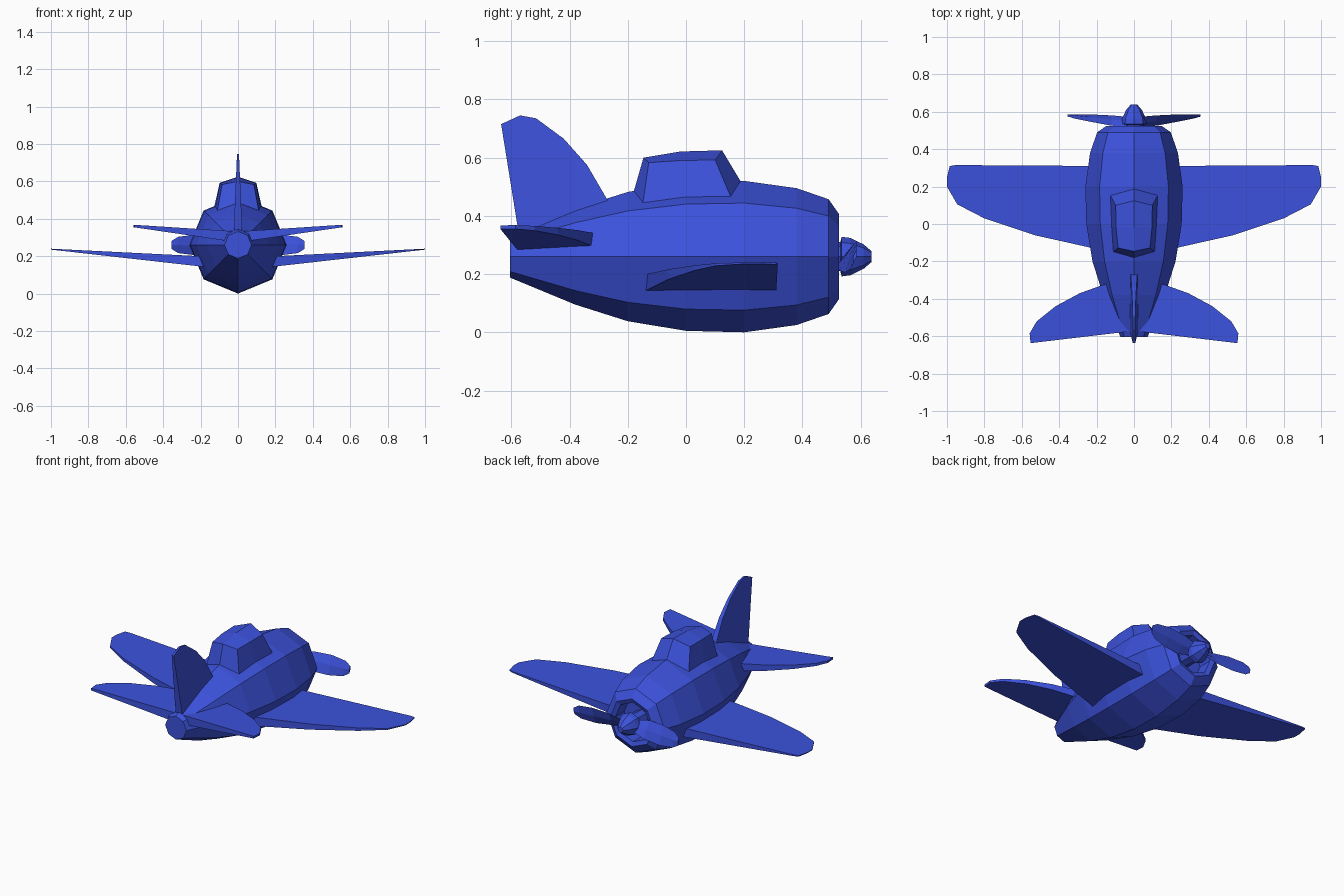
import bpy, bmesh, math
from mathutils import Vector

cube = bpy.data.objects.get("Cube")
if cube:
    bpy.data.objects.remove(cube, do_unlink=True)

BLUE = (0.045, 0.085, 0.72, 1)
blue = bpy.data.materials.new("blue paint")
blue.use_nodes = True
blue.diffuse_color = BLUE
blue.node_tree.nodes["Principled BSDF"].inputs["Base Color"].default_value = BLUE

AXIS_Z = 0.26


def loft(name, rings, mirror=False):
    """Skin a list of equal-length vertex rings and cap both ends."""
    bm = bmesh.new()
    loops = [[bm.verts.new(p) for p in ring] for ring in rings]
    n = len(loops[0])
    for a, b in zip(loops, loops[1:]):
        for i in range(n):
            j = (i + 1) % n
            bm.faces.new((a[i], a[j], b[j], b[i]))
    bm.faces.new(loops[0])
    bm.faces.new(loops[-1])
    if mirror:
        geom = bm.verts[:] + bm.edges[:] + bm.faces[:]
        copy = bmesh.ops.duplicate(bm, geom=geom)["geom"]
        for v in (g for g in copy if isinstance(g, bmesh.types.BMVert)):
            v.co.x *= -1
    bmesh.ops.recalc_face_normals(bm, faces=bm.faces)
    mesh = bpy.data.meshes.new(name)
    bm.to_mesh(mesh)
    bm.free()
    mesh.materials.append(blue)
    obj = bpy.data.objects.new(name, mesh)
    bpy.context.collection.objects.link(obj)
    return obj


def turned(name, profile, sides=8):
    """Faceted body turned round the nose-to-tail axis from (y, radius)."""
    angles = [math.tau * i / sides for i in range(sides)]
    return loft(name, [[(r * math.sin(a), y, AXIS_Z + r * math.cos(a))
                        for a in angles] for y, r in profile])


def surface(name, plan, root, tip, low, high):
    """Tapered wing pair: low/high give z at root and tip of each skin."""
    def skin(z):
        return [(x, y, z[0] + (z[1] - z[0]) * (x - root) / (tip - root)) for x, y in plan]
    return loft(name, [skin(low), skin(high)], mirror=True)


# Fuselage with recessed cowl opening
turned("fuselage", [(-0.605, 0.072), (-0.38, 0.165), (-0.2, 0.222), (0, 0.255),
                    (0.2, 0.26), (0.38, 0.235), (0.49, 0.197), (0.525, 0.147),
                    (0.515, 0.12), (0.43, 0.12)])

# Spinner and shaft
turned("spinner", [(0.42, 0.045), (0.53, 0.05), (0.535, 0.068), (0.565, 0.064),
                   (0.61, 0.042), (0.638, 0.018)])

# Wings and tailplane
surface("wings", [(0.15, 0.31), (0.955, 0.315), (0.985, 0.31), (1, 0.25), (1, 0.2),
                  (0.945, 0.105), (0.8, 0.03), (0.53, -0.06), (0.15, -0.145)],
        0.2, 1, (0.145, 0.235), (0.2, 0.24))
surface("tailplane", [(0.03, -0.29), (0.15, -0.32), (0.29, -0.37), (0.42, -0.44),
                      (0.52, -0.52), (0.558, -0.585), (0.553, -0.637), (0.03, -0.575)],
        0.08, 0.56, (0.285, 0.355), (0.337, 0.368))

# Tail fin, thinning toward its top
fin = [(-0.57, 0.31), (-0.635, 0.715), (-0.57, 0.745), (-0.515, 0.735),
       (-0.42, 0.665), (-0.34, 0.575), (-0.27, 0.455), (-0.25, 0.38)]
loft("tail_fin", [[(s * (0.022 - 0.042 * (z - 0.35)), y, z) for y, z in fin]
                  for s in (-1, 1)])


# Cockpit canopy: half outlines reflected into full rings
def full_ring(half):
    return half + [(-x, y, z) for x, y, z in reversed(half[1:-1])]


sill = [(0, 0.19, 0.515), (0.13, 0.16, 0.45), (0.125, 0, 0.44),
        (0.113, -0.15, 0.43), (0, -0.182, 0.475)]
rim = [(0, 0.125, 0.625), (0.098, 0.1, 0.592), (0.096, -0.02, 0.59),
       (0.085, -0.128, 0.583), (0, -0.147, 0.6)]
ridge = [(0, 0.125, 0.625), (0, 0.124, 0.625), (0, -0.02, 0.621),
         (0, -0.146, 0.6), (0, -0.147, 0.6)]
canopy = loft("canopy", [full_ring(sill), full_ring(rim), full_ring(ridge)])
bm = bmesh.new()
bm.from_mesh(canopy.data)
bmesh.ops.remove_doubles(bm, verts=bm.verts, dist=0.003)
bmesh.ops.recalc_face_normals(bm, faces=bm.faces)
bm.to_mesh(canopy.data)
bm.free()

# Propeller blades: pitched sections from root to tip
for side, label in ((1, "left"), (-1, "right")):
    sections = []
    for x, y, half, pitch in ((0.03, 0.548, 0.035, 45), (0.12, 0.553, 0.055, 30),
                              (0.23, 0.566, 0.058, 20), (0.32, 0.575, 0.045, 14),
                              (0.355, 0.58, 0.022, 12)):
        t = math.radians(pitch) * side
        along = Vector((0, math.sin(t), math.cos(t))) * half
        across = Vector((0, math.cos(t), -math.sin(t))) * 0.006
        mid = Vector((x * side, y, AXIS_Z))
        sections.append([mid + along, mid + across, mid - along, mid - across])
    loft("propeller_blade_" + label, sections)
